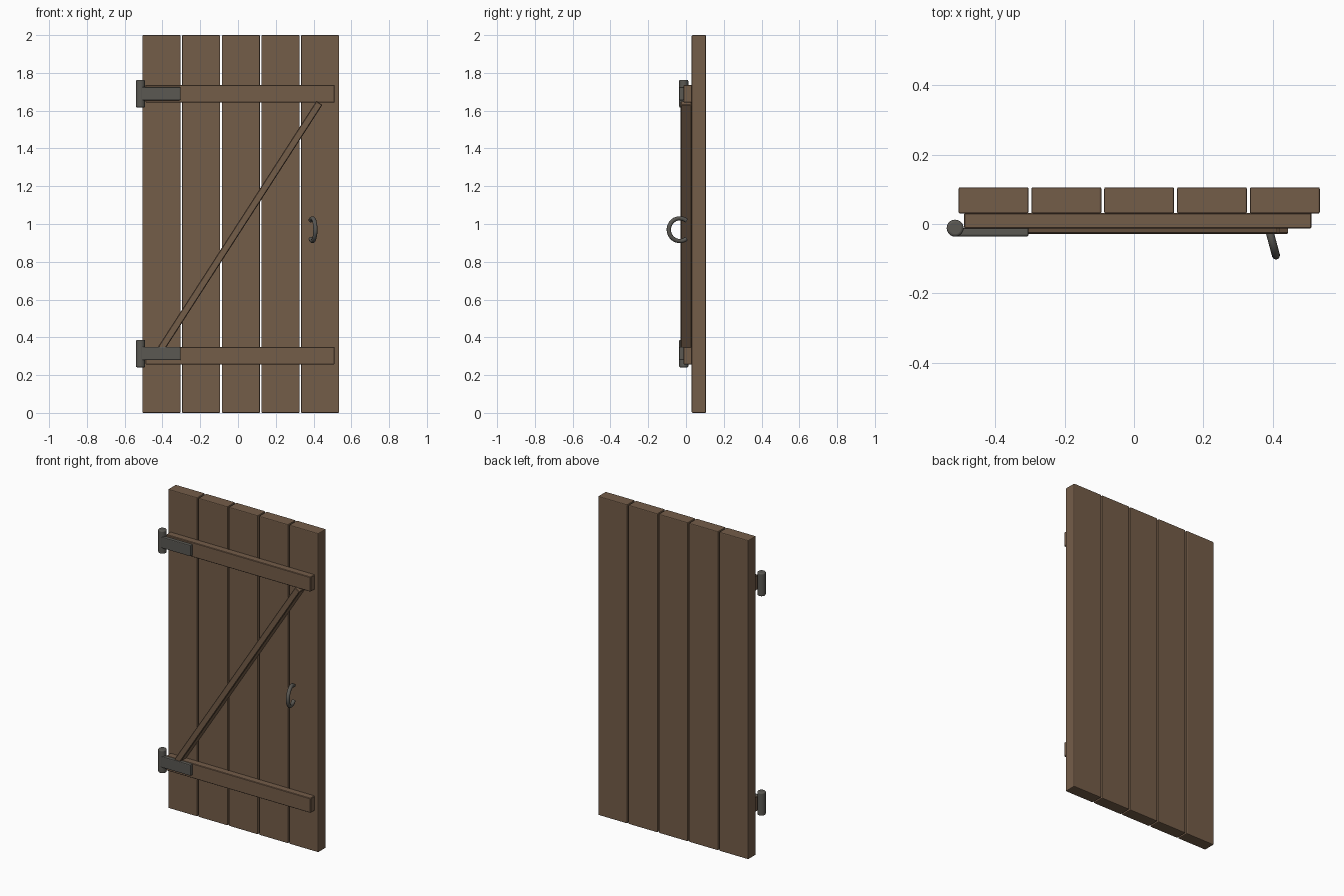
import bpy, math
from mathutils import Vector

if "Cube" in bpy.data.objects:
    bpy.data.objects.remove(bpy.data.objects["Cube"])


def material(name, rgb):
    m = bpy.data.materials.new(name)
    m.diffuse_color = (*rgb, 1)
    m.use_nodes = True
    m.node_tree.nodes["Principled BSDF"].inputs["Base Color"].default_value = m.diffuse_color
    return m


WOOD = material("brown_wood", (0.175, 0.109, 0.066))
IRON = material("dark_iron", (0.103, 0.098, 0.086))


def finish(ob, name, mat, bevel=0.0, segments=1):
    ob.name = name
    ob.data.materials.append(mat)
    if bevel:
        b = ob.modifiers.new("bevel", 'BEVEL')
        b.width, b.segments = bevel, segments
        b.limit_method = 'ANGLE'
        b.angle_limit = math.radians(40)
    return ob


def box(name, lo, hi, mat, bevel=0.004, segments=1):
    lo, hi = Vector(lo), Vector(hi)
    bpy.ops.mesh.primitive_cube_add(size=1, location=(lo + hi) / 2)
    ob = bpy.context.object
    ob.scale = hi - lo
    bpy.ops.object.transform_apply(location=False, rotation=False, scale=True)
    return finish(ob, name, mat, bevel, segments)


# five upright planks
for i in range(5):
    x = -0.405 + 0.21 * i
    box(f"plank_{i + 1}", (x - 0.101, 0.03, 0), (x + 0.101, 0.106, 2), WOOD, 0.005, 2)

# horizontal rails
for name, z in (("lower", 0.303), ("upper", 1.69)):
    box(f"{name}_rail", (-0.49, -0.013, z - 0.046), (0.512, 0.032, z + 0.046), WOOD, 0.003)

# diagonal brace
a, b = Vector((-0.407, 0, 0.34)), Vector((0.431, 0, 1.641))
d = b - a
brace = box("diagonal_brace", (-d.length / 2, -0.029, -0.019),
            (d.length / 2, 0.031, 0.019), WOOD, 0.004)
brace.rotation_euler.y = -math.atan2(d.z, d.x)
brace.location += (a + b) / 2

# hinges: strap plus rounded barrel
for name, z in (("lower", 0.314), ("upper", 1.69)):
    box(f"{name}_hinge_strap", (-0.512, -0.036, z - 0.035),
        (-0.304, -0.011, z + 0.035), IRON, 0.005, 2)
    bpy.ops.mesh.primitive_cylinder_add(vertices=20, radius=0.0245, depth=0.146,
                                        location=(-0.516, -0.012, z))
    bpy.ops.object.shade_smooth_by_angle(angle=math.radians(40))
    finish(bpy.context.object, f"{name}_hinge_barrel", IRON, 0.007, 3)

# pull handle: open ring, turned slightly about the vertical
curve = bpy.data.curves.new("pull_handle", 'CURVE')
curve.dimensions = '3D'
curve.bevel_depth = 0.0115
curve.bevel_resolution = 3
curve.use_fill_caps = True
n, half = 32, math.radians(127)
path = curve.splines.new('POLY')
path.points.add(n)
for i, p in enumerate(path.points):
    t = -half + 2 * half * i / n
    p.co = (0, -0.06 * math.cos(t), 0.06 * math.sin(t), 1)
handle = bpy.data.objects.new("pull_handle", curve)
bpy.context.collection.objects.link(handle)
handle.location = (0.394, -0.033, 0.97)
handle.rotation_euler.z = math.radians(15)
bpy.ops.object.select_all(action='DESELECT')
handle.select_set(True)
bpy.context.view_layer.objects.active = handle
bpy.ops.object.convert(target='MESH')
bpy.ops.object.shade_smooth_by_angle(angle=math.radians(50))
finish(bpy.context.object, "pull_handle", IRON)
